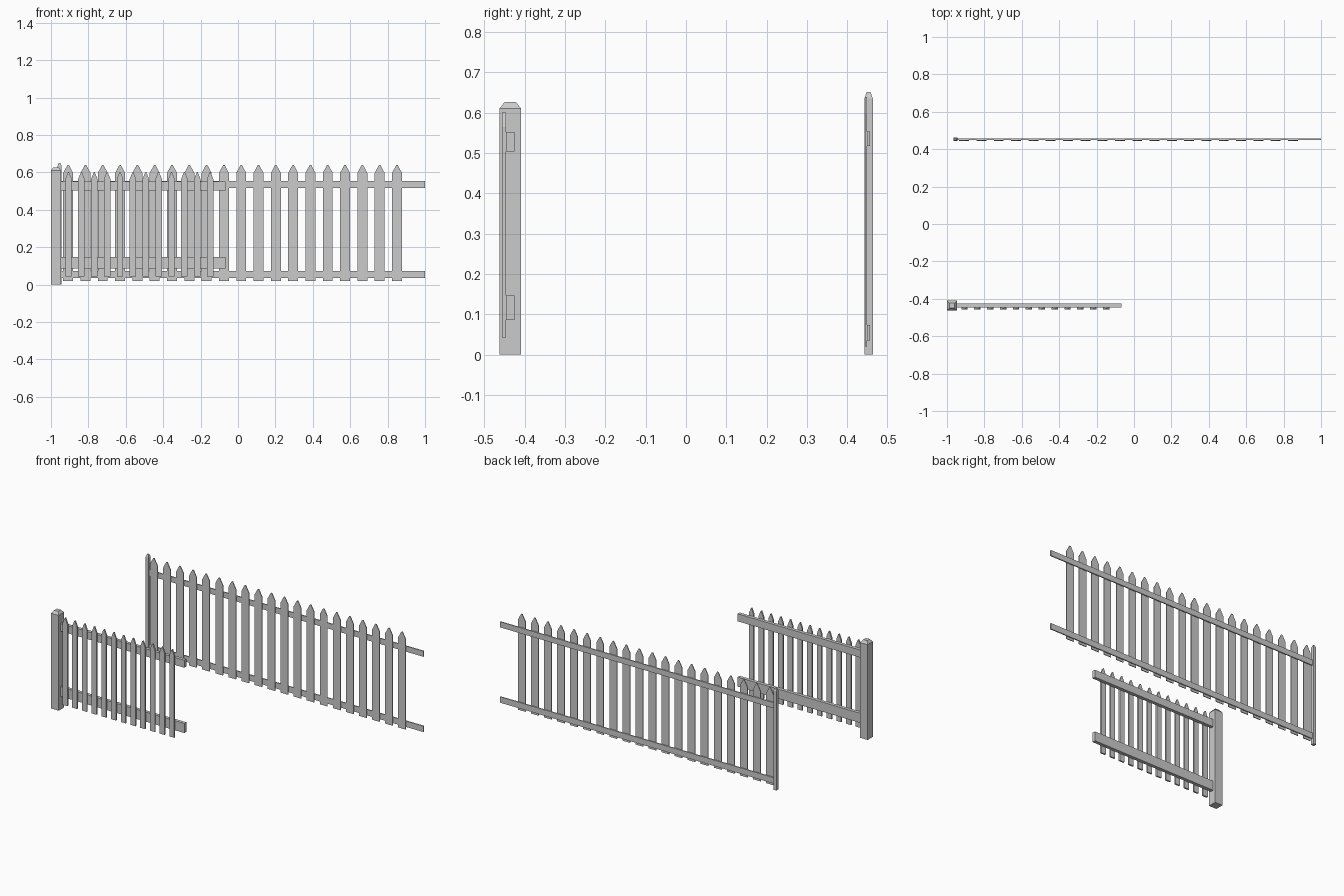
import bpy, bmesh

cube = bpy.data.objects.get("Cube")
if cube:
    bpy.data.objects.remove(cube)

grey = bpy.data.materials.new("painted grey")
grey.use_nodes = True
COLOUR = (0.6, 0.6, 0.6, 1)
grey.diffuse_color = COLOUR
grey.node_tree.nodes["Principled BSDF"].inputs["Base Color"].default_value = COLOUR


def finish(bm, name):
    bmesh.ops.recalc_face_normals(bm, faces=bm.faces)
    mesh = bpy.data.meshes.new(name)
    bm.to_mesh(mesh)
    bm.free()
    mesh.materials.append(grey)
    obj = bpy.data.objects.new(name, mesh)
    bpy.context.collection.objects.link(obj)
    return obj


def rail(name, x, y, z):
    """Straight bar spanning the given ranges."""
    bm = bmesh.new()
    bmesh.ops.create_cube(bm, size=1)
    for v in bm.verts:
        v.co = [r[0] if c < 0 else r[1] for c, r in zip(v.co, (x, y, z))]
    return finish(bm, name)


def post(name, x, y, width, shoulder, top, top_width):
    """Square post with a flat-topped pyramid cap."""
    bm = bmesh.new()
    rings = []
    for z, w in ((0, width), (shoulder, width), (top, top_width)):
        h = w / 2
        rings.append([bm.verts.new((x + sx * h, y + sy * h, z))
                      for sx, sy in ((-1, -1), (1, -1), (1, 1), (-1, 1))])
    for low, high in zip(rings, rings[1:]):
        for i in range(4):
            j = (i + 1) % 4
            bm.faces.new((low[i], low[j], high[j], high[i]))
    bm.faces.new(rings[0])
    bm.faces.new(rings[-1])
    return finish(bm, name)


def pickets(name, first, last, count, width, y, bottom, shoulder, top):
    """Row of evenly spaced pointed boards."""
    bm = bmesh.new()
    h = width / 2
    outline = ((-h, bottom), (h, bottom), (h, shoulder),
               (h * 0.15, top), (-h * 0.15, top), (-h, shoulder))
    for i in range(count):
        x = first + (last - first) * i / (count - 1)
        face = bm.faces.new([bm.verts.new((x + dx, y[0], z)) for dx, z in outline])
        ext = bmesh.ops.extrude_face_region(bm, geom=[face], use_keep_orig=True)
        for v in ext["geom"]:
            if isinstance(v, bmesh.types.BMVert):
                v.co.y = y[1]
    return finish(bm, name)


# Short front fence
post("front_post", -0.973, -0.436, 0.054, 0.61, 0.627, 0.028)
rail("front_upper_rail", (-0.96, -0.067), (-0.447, -0.426), (0.504, 0.552))
rail("front_lower_rail", (-0.96, -0.067), (-0.447, -0.426), (0.086, 0.147))
pickets("front_pickets", -0.906, -0.149, 12, 0.034, (-0.457, -0.447), 0.042, 0.565, 0.601)

# Long back fence
post("back_post", -0.954, 0.453, 0.021, 0.635, 0.651, 0.01)
rail("back_upper_rail", (-0.955, 1.0), (0.449, 0.456), (0.517, 0.553))
rail("back_lower_rail", (-0.955, 1.0), (0.449, 0.456), (0.035, 0.073))
pickets("back_pickets", -0.908, 0.85, 20, 0.053, (0.444, 0.449), 0.02, 0.597, 0.639)
